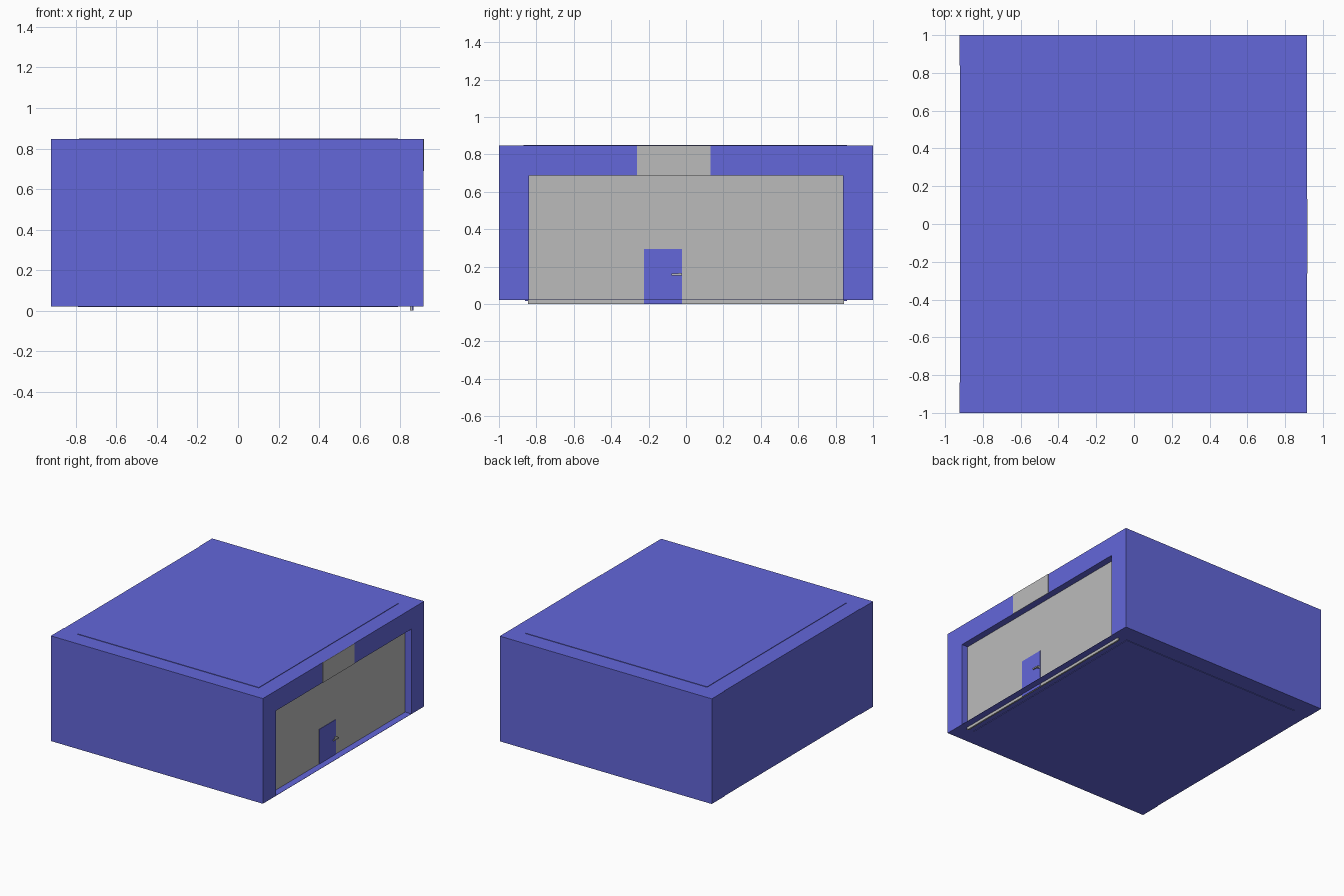
import bpy, bmesh, math
from mathutils import Vector

if "Cube" in bpy.data.objects:
    bpy.data.objects.remove(bpy.data.objects["Cube"])


def mat(name, col):
    m = bpy.data.materials.new(name)
    m.diffuse_color = (*col, 1)
    m.use_nodes = True
    m.node_tree.nodes["Principled BSDF"].inputs["Base Color"].default_value = m.diffuse_color
    return m


BLUE = mat("blue paint", (0.125, 0.135, 0.70))
GREY = mat("door grey", (0.50, 0.50, 0.50))


def box(name, lo, hi, material):
    bm = bmesh.new()
    bmesh.ops.create_cube(bm, size=1)
    lo, hi = Vector(lo), Vector(hi)
    for v in bm.verts:
        v.co = Vector([(lo[i] + hi[i]) / 2 + v.co[i] * (hi[i] - lo[i]) for i in range(3)])
    me = bpy.data.meshes.new(name)
    bm.to_mesh(me)
    bm.free()
    me.materials.append(material)
    ob = bpy.data.objects.new(name, me)
    bpy.context.collection.objects.link(ob)
    return ob


PX = 0.862            # outer plane of the recessed door panel
X0, X1 = -0.92, 0.916
Z0, Z1 = 0.021, 0.846

# main block behind the door, and the frame around the opening
box("building_body", (X0, -1, Z0), (PX - 0.01, 1, Z1), BLUE)
for side, s in (("left", -1), ("right", 1)):
    a, b = sorted((s * 0.84, s))
    box(f"door_jamb_{side}", (PX - 0.01, a, Z0), (X1, b, Z1), BLUE)
    box(f"rear_pilaster_{side}", (-0.924, a, Z0), (X0, b, Z1), BLUE)
box("door_lintel", (PX - 0.01, -0.84, 0.688), (X1, 0.84, Z1), BLUE)
box("threshold", (PX - 0.01, -0.84, Z0), (X1, 0.84, Z0 + 0.002), BLUE)

# thin plates on the roof and underside
box("roof_plate", (-0.785, -0.87, Z1), (0.79, 0.86, Z1 + 0.004), BLUE)
box("base_plate", (-0.79, -0.86, Z0 - 0.004), (0.79, 0.86, Z0), BLUE)

# large grey door, the sign panel above it, and the small entry door
box("large_door", (PX - 0.012, -0.845, 0), (PX, 0.845, 0.688), GREY)
box("sign_panel", (X1, -0.262, 0.688), (X1 + 0.003, 0.132, Z1), GREY)
box("entry_door", (PX, -0.225, 0), (PX + 0.003, -0.022, 0.295), BLUE)

# lever handle
box("handle_spindle", (PX, -0.04, 0.151), (PX + 0.025, -0.026, 0.165), GREY)
box("handle_lever", (PX + 0.018, -0.078, 0.153), (PX + 0.028, -0.022, 0.163), GREY)
